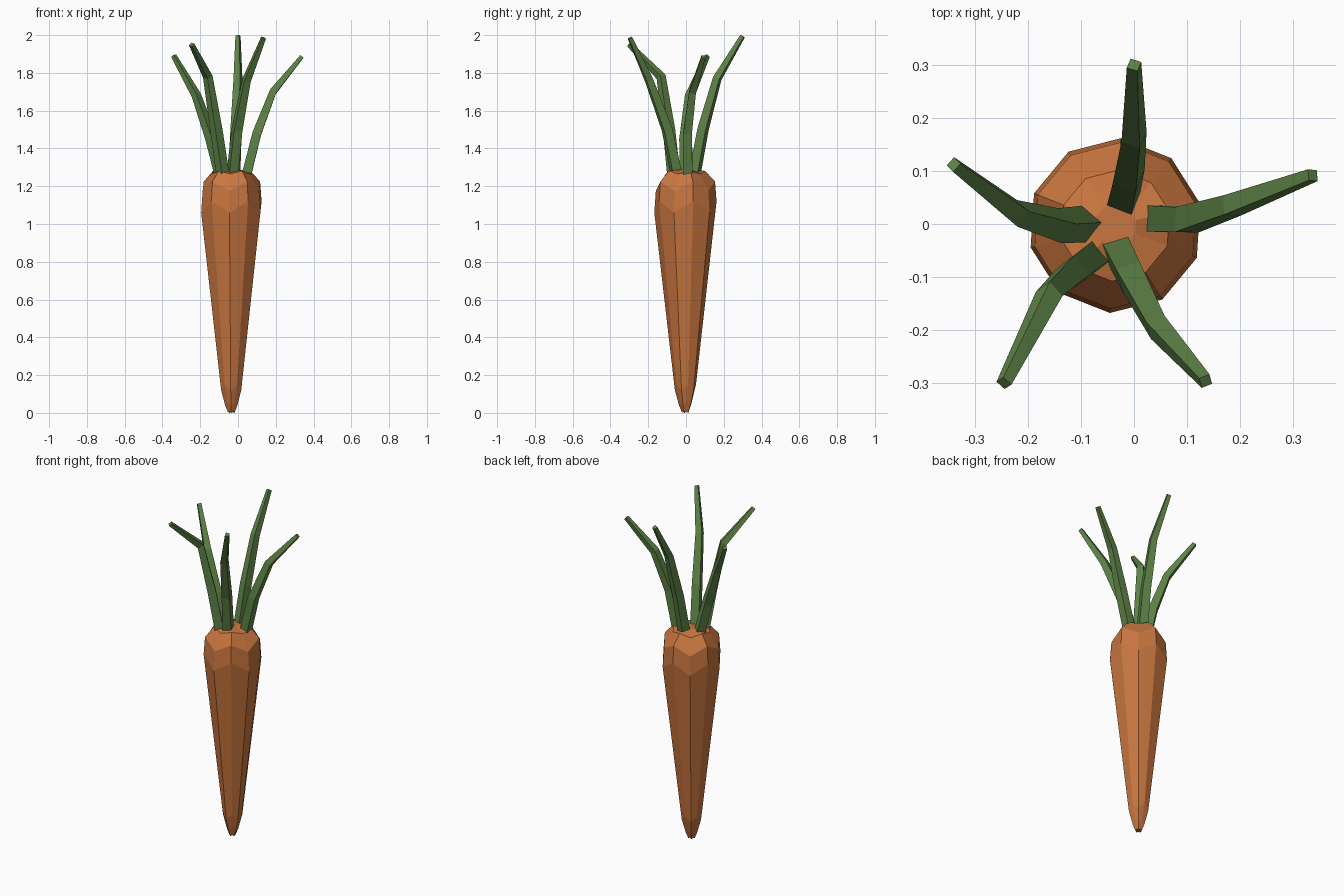
import bpy, bmesh, math
from mathutils import Vector

if "Cube" in bpy.data.objects:
    bpy.data.objects.remove(bpy.data.objects["Cube"])


def material(name, rgb):
    m = bpy.data.materials.new(name)
    m.diffuse_color = (*rgb, 1)
    m.use_nodes = True
    m.node_tree.nodes["Principled BSDF"].inputs["Base Color"].default_value = m.diffuse_color
    return m


def skin(name, rings, mat):
    """Join equal-sized rings of points into one closed, flat-shaded solid."""
    bm = bmesh.new()
    loops = [[bm.verts.new(p) for p in ring] for ring in rings]
    n = len(loops[0])
    for a, b in zip(loops, loops[1:]):
        for i in range(n):
            j = (i + 1) % n
            bm.faces.new((a[i], a[j], b[j], b[i]))
    bm.faces.new(loops[0][::-1])
    bm.faces.new(loops[-1])
    bmesh.ops.recalc_face_normals(bm, faces=bm.faces[:])
    mesh = bpy.data.meshes.new(name)
    bm.to_mesh(mesh)
    bm.free()
    mesh.materials.append(mat)
    ob = bpy.data.objects.new(name, mesh)
    bpy.context.collection.objects.link(ob)
    return ob


orange = material("carrot orange", (0.58, 0.18, 0.05))
green = material("leaf green", (0.11, 0.225, 0.062))

# Root: ten-sided tapered body, shoulder rings zigzag in height
SIDES = 10
profile = [  # radius, height, zigzag
    (0.018, 0.004, 0.004), (0.034, 0.05, 0.01), (0.056, 0.135, 0.015),
    (0.165, 1.09, 0.03), (0.157, 1.20, 0.025), (0.105, 1.273, 0.008),
    (0.04, 1.288, 0.0)]
rings = []
for r, z, zig in profile:
    ring = []
    for i in range(SIDES):
        a = 2 * math.pi * (i + 0.4) / SIDES
        ring.append((-0.035 + r * math.cos(a), -0.003 + r * math.sin(a),
                     z + zig * (-1) ** i))
    rings.append(ring)
skin("carrot_root", rings, orange)

# Leaf stalks: four-sided tapering tubes along bent paths
paths = {
    "back": [(-0.02, 0.045, 1.26), (-0.01, 0.09, 1.50), (0.0, 0.165, 1.77), (0.0, 0.30, 1.995)],
    "right": [(0.045, 0.01, 1.26), (0.10, 0.008, 1.48), (0.185, 0.035, 1.70), (0.337, 0.092, 1.885)],
    "left": [(-0.09, 0.0, 1.26), (-0.14, -0.003, 1.45), (-0.22, 0.02, 1.68), (-0.34, 0.112, 1.89)],
    "front_left": [(-0.08, -0.065, 1.26), (-0.115, -0.09, 1.50), (-0.16, -0.132, 1.78), (-0.245, -0.30, 1.95)],
    "front_right": [(-0.03, -0.05, 1.26), (-0.005, -0.10, 1.50), (0.045, -0.195, 1.76), (0.135, -0.296, 1.985)],
}
radii = [0.035, 0.033, 0.026, 0.015]
for name, path in paths.items():
    pts = [Vector(p) for p in path]
    out = pts[-1] - pts[0]
    side = Vector((-out.y, out.x, 0)).normalized()
    rings = []
    for k, p in enumerate(pts):
        t = (pts[min(k + 1, 3)] - pts[max(k - 1, 0)]).normalized()
        u = (side - t * side.dot(t)).normalized()
        v = t.cross(u)
        rings.append([p + radii[k] * (u * math.cos(a) + v * math.sin(a))
                      for a in (math.pi / 2 * i + 0.5 for i in range(4))])
    skin("leaf_stalk_" + name, rings, green)
